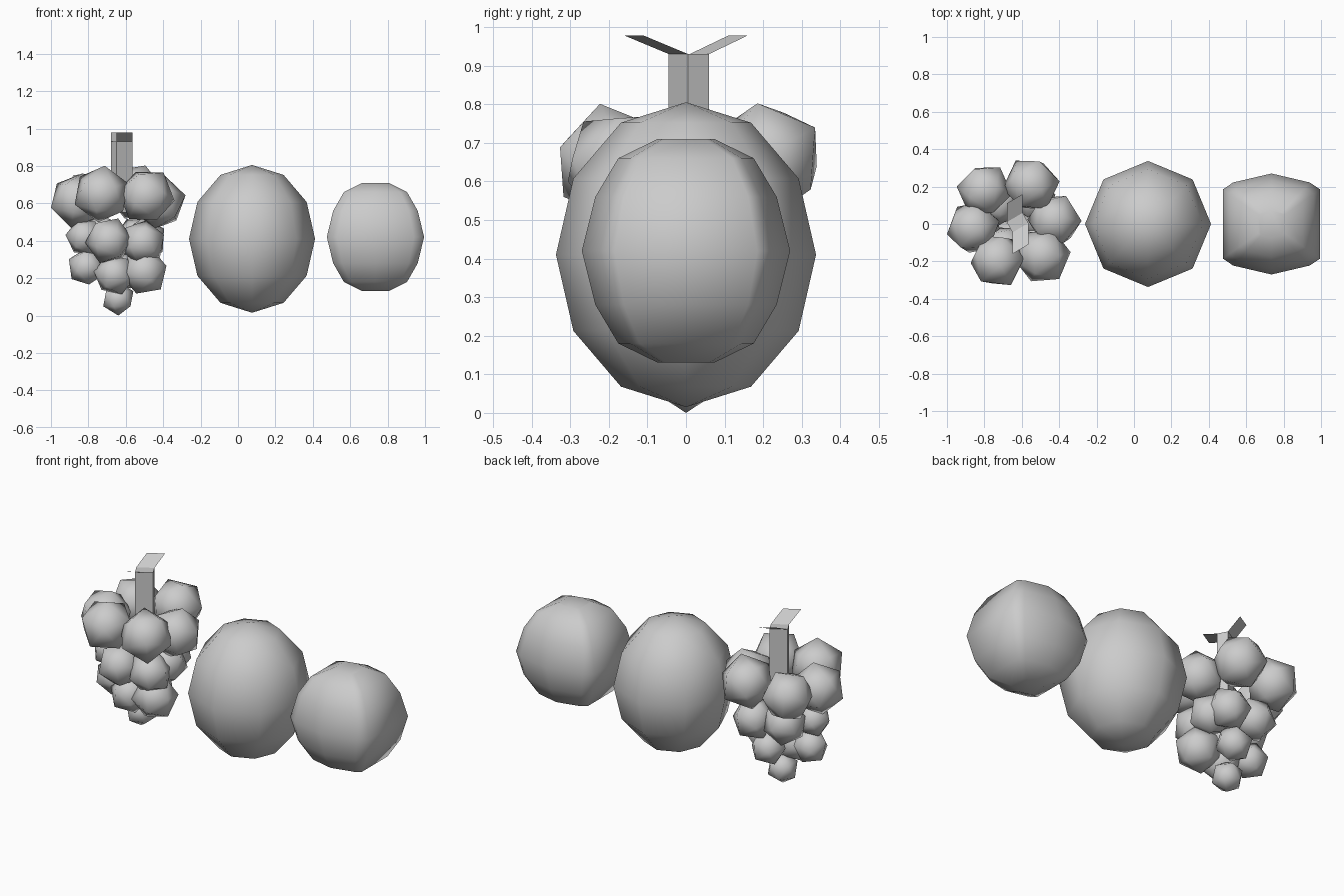
import bpy, bmesh, math, random
from mathutils import Matrix, Vector, Euler

if "Cube" in bpy.data.objects:
    bpy.data.objects.remove(bpy.data.objects["Cube"])

random.seed(4)
grey = bpy.data.materials.new("plain grey")
grey.diffuse_color = (0.6, 0.6, 0.6, 1)
grey.use_nodes = True
grey.node_tree.nodes["Principled BSDF"].inputs["Base Color"].default_value = grey.diffuse_color


def finish(name, bm, smooth=True):
    bmesh.ops.recalc_face_normals(bm, faces=bm.faces[:])
    for f in bm.faces:
        f.smooth = smooth
    me = bpy.data.meshes.new(name)
    bm.to_mesh(me)
    bm.free()
    me.materials.append(grey)
    ob = bpy.data.objects.new(name, me)
    bpy.context.collection.objects.link(ob)
    return ob


# Melon: eight-sided ellipsoid
bm = bmesh.new()
bmesh.ops.create_uvsphere(bm, u_segments=8, v_segments=6, radius=1)
bmesh.ops.transform(bm, verts=bm.verts[:], matrix=Matrix.Translation((0.075, 0, 0.41))
                    @ Matrix.Diagonal((0.337, 0.337, 0.395, 1)))
finish("melon", bm)

# Round fruit: squarish section stacked in rings, capped top and bottom
section = [(0.26, -0.185), (0.26, 0.185), (0.205, 0.222), (0, 0.27), (-0.205, 0.222),
           (-0.26, 0.185), (-0.26, -0.185), (-0.205, -0.222), (0, -0.27), (0.205, -0.222)]
levels = [(-0.29, 0.27), (-0.24, 0.65), (-0.14, 0.87), (0, 1),
          (0.14, 0.87), (0.24, 0.65), (0.29, 0.27)]
bm = bmesh.new()
rings = [[bm.verts.new((0.735 + x * s, y * s, 0.42 + z)) for x, y in section]
         for z, s in levels]
n = len(section)
for a, b in zip(rings, rings[1:]):
    for i in range(n):
        j = (i + 1) % n
        bm.faces.new((a[i], a[j], b[j], b[i]))
bm.faces.new(rings[0][::-1])
bm.faces.new(rings[-1])
finish("round_fruit", bm)

# Grapes: x, y, z, radius, from the top tier to the tip
grapes = [
    (-0.80, 0.18, 0.63, 0.145), (-0.55, 0.21, 0.66, 0.15), (-0.425, 0.02, 0.605, 0.145),
    (-0.49, -0.17, 0.64, 0.15), (-0.73, -0.195, 0.65, 0.15), (-0.86, -0.02, 0.615, 0.145),
    (-0.82, -0.03, 0.42, 0.10), (-0.69, -0.13, 0.40, 0.125), (-0.51, -0.10, 0.39, 0.12),
    (-0.50, 0.03, 0.40, 0.12), (-0.54, 0.13, 0.41, 0.12), (-0.73, 0.11, 0.42, 0.12),
    (-0.81, -0.02, 0.26, 0.10), (-0.66, -0.08, 0.22, 0.11), (-0.50, -0.07, 0.235, 0.125),
    (-0.61, 0.09, 0.24, 0.10),
]
bm = bmesh.new()
for x, y, z, r in grapes:
    rot = Euler([random.uniform(0, math.tau) for _ in range(3)]).to_matrix().to_4x4()
    bmesh.ops.create_icosphere(bm, subdivisions=1, radius=r * 1.03,
                               matrix=Matrix.Translation((x, y, z)) @ rot)
bmesh.ops.create_icosphere(bm, subdivisions=1, radius=0.09,
                           matrix=Matrix.Translation((-0.64, 0, 0.09)))
finish("grape_bunch", bm)

# Stem: rectangular post turned on its axis
base = [Vector(p) for p in ((-0.68, 0.01, 0.55), (-0.595, 0.06, 0.55),
                            (-0.565, 0.005, 0.55), (-0.65, -0.045, 0.55))]
up = Vector((0, 0, 0.38))
bm = bmesh.new()
face = bm.faces.new([bm.verts.new(p) for p in base])
ext = bmesh.ops.extrude_face_region(bm, geom=[face])
bmesh.ops.translate(bm, vec=up, verts=[v for v in ext["geom"] if isinstance(v, bmesh.types.BMVert)])
finish("grape_stem", bm, False)

# Two flaps folding out from the stem top
for name, p, q, dy in (("back_leaf", base[0], base[1], 0.1),
                       ("front_leaf", base[2], base[3], -0.115)):
    out = Vector((0, dy, 0.048))
    bm = bmesh.new()
    bm.faces.new([bm.verts.new(v) for v in (p + up, q + up, q + up + out, p + up + out)])
    finish(name, bm, False)
